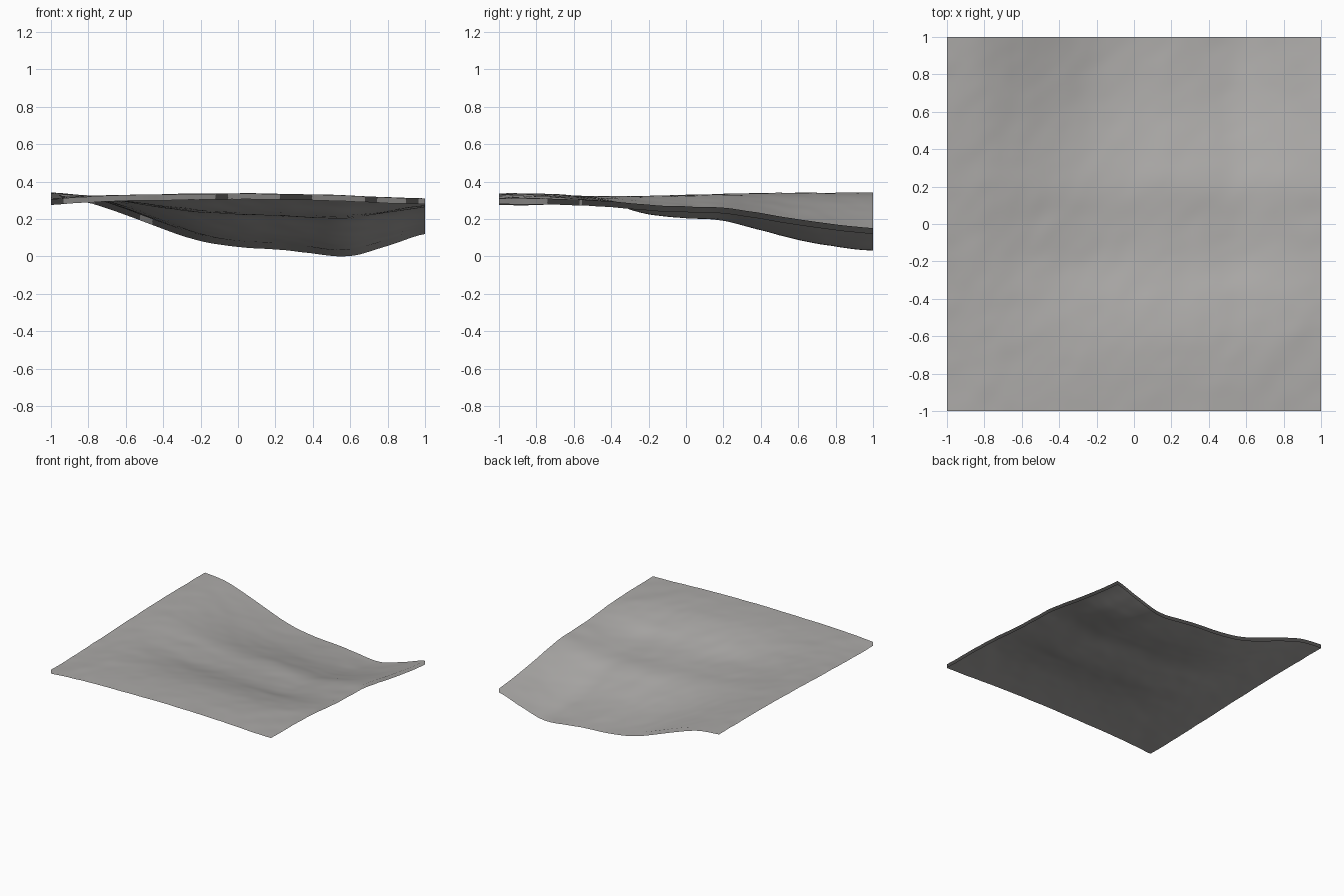
import bpy, bmesh, math
from mathutils import Vector, noise

if "Cube" in bpy.data.objects:
    bpy.data.objects.remove(bpy.data.objects["Cube"])

# Height profiles sampled every 0.2 units from -1 to 1
FRONT = [.308, .322, .327, .331, .334, .335, .334, .331, .325, .318, .311]   # front rim, along x
BACK = [.343, .320, .255, .180, .115, .083, .072, .050, .034, .090, .152]    # back rim, along x
DEPTH = [0, .006, .018, .053, .106, .129, .145, .198, .252, .286, .308]      # valley depth, along y
SKIRT = 0.031


def sample(table, t):
    """Smooth curve through evenly spaced values, t in -1..1."""
    u = min(max((t + 1) * 5, 0), 9.9999)
    i = int(u)
    f = u - i
    a, b, c, d = [table[min(max(k, 0), 10)] for k in (i - 1, i, i + 1, i + 2)]
    return b + .5 * f * (c - a + f * (2*a - 5*b + 4*c - d + f * (3*(b - c) + d - a)))


def height(x, y):
    # plateau blending from the front rim to a level top, with a low swell
    k = min((y + 1) / 1.6, 1)
    k = k * k * (3 - 2 * k)
    front = sample(FRONT, x)
    base = front + (.342 - front) * k
    base += .008 * (1 - x * x) * math.exp(-((y + .75) / .3) ** 2)
    # valley cross-section, deepening towards the back
    xs = x + .05 * (1 - y) * (1 - x * x)
    s = (.342 - sample(BACK, xs)) / .308
    if x > .5:
        s -= .13 * (1 - y) * ((x - .5) / .5) ** 1.5
    z = base - sample(DEPTH, y) * s
    # weathering, stretched along the diagonal
    p, q = x + y, x - y
    z += .003 * noise.noise(Vector((p * 3.0, q * 5.0, 8.7)))
    z += .002 * noise.noise(Vector((p * 6.5, q * 9.0, 1.3)))
    return z


# Terrain sheet
bm = bmesh.new()
bmesh.ops.create_grid(bm, x_segments=64, y_segments=64, size=1)
for v in bm.verts:
    v.co.z = height(v.co.x, v.co.y)
bm.normal_update()
shade = {(round(v.co.x, 3), round(v.co.y, 3)): v.normal.copy() for v in bm.verts}

# Thin skirt hanging from the rim, open underneath
rim = [e for e in bm.edges if e.is_boundary]
for v in bmesh.ops.extrude_edge_only(bm, edges=rim)["geom"]:
    if isinstance(v, bmesh.types.BMVert):
        v.co.z -= SKIRT

# Normals: sheet up, skirt outwards
bm.normal_update()
for f in bm.faces:
    c = f.calc_center_median()
    if abs(f.normal.z) < .01:
        if f.normal.x * c.x + f.normal.y * c.y < 0:
            f.normal_flip()
    elif f.normal.z < 0:
        f.normal_flip()
    f.smooth = True

# Stand on the ground
low = min(v.co.z for v in bm.verts)
for v in bm.verts:
    v.co.z -= low

mesh = bpy.data.meshes.new("terrain_tile")
bm.to_mesh(mesh)
bm.free()
# the skirt shares the sheet's shading, so the rim shows no seam
mesh.normals_split_custom_set_from_vertices(
    [shade[(round(v.co.x, 3), round(v.co.y, 3))] for v in mesh.vertices])
tile = bpy.data.objects.new("terrain_tile", mesh)
bpy.context.collection.objects.link(tile)

grey = bpy.data.materials.new("stone grey")
grey.diffuse_color = (.41, .40, .39, 1)
grey.use_nodes = True
grey.node_tree.nodes["Principled BSDF"].inputs["Base Color"].default_value = grey.diffuse_color
mesh.materials.append(grey)
